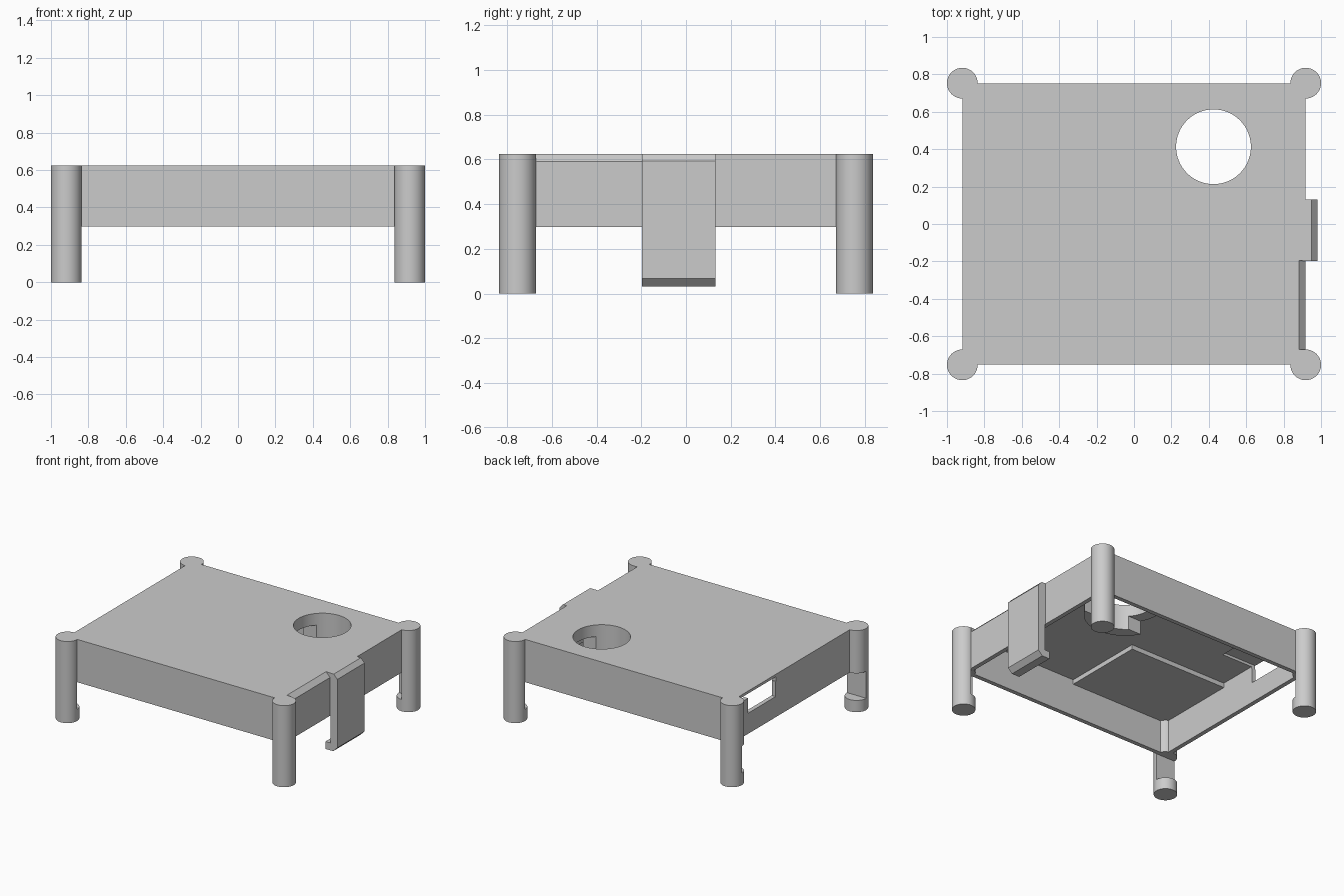
import bpy, bmesh, math
from mathutils import Matrix, Vector

if "Cube" in bpy.data.objects:
    bpy.data.objects.remove(bpy.data.objects["Cube"], do_unlink=True)

grey = bpy.data.materials.new("matte_grey")
grey.use_nodes = True
GREY = (0.6, 0.6, 0.6, 1)
grey.diffuse_color = GREY
grey.node_tree.nodes["Principled BSDF"].inputs["Base Color"].default_value = GREY


def finish(bm, name):
    bmesh.ops.recalc_face_normals(bm, faces=bm.faces)
    mesh = bpy.data.meshes.new(name)
    bm.to_mesh(mesh)
    bm.free()
    mesh.materials.append(grey)
    obj = bpy.data.objects.new(name, mesh)
    bpy.context.collection.objects.link(obj)
    return obj


def box(name, xs, ys, zs):
    bm = bmesh.new()
    size = Vector((xs[1] - xs[0], ys[1] - ys[0], zs[1] - zs[0]))
    centre = Vector((sum(xs), sum(ys), sum(zs))) / 2
    bmesh.ops.create_cube(bm, size=1,
                          matrix=Matrix.Translation(centre) @ Matrix.Diagonal(size).to_4x4())
    return finish(bm, name)


def cylinder(name, x, y, radius, z0, z1):
    bm = bmesh.new()
    bmesh.ops.create_cone(bm, cap_ends=True, segments=64, radius1=radius, radius2=radius,
                          depth=z1 - z0, matrix=Matrix.Translation((x, y, (z0 + z1) / 2)))
    return finish(bm, name)


def extrude_y(name, profile, y0, y1):
    bm = bmesh.new()
    face = bm.faces.new([bm.verts.new((x, y0, z)) for x, z in profile])
    new = bmesh.ops.extrude_face_region(bm, geom=[face])["geom"]
    bmesh.ops.translate(bm, vec=(0, y1 - y0, 0),
                        verts=[v for v in new if isinstance(v, bmesh.types.BMVert)])
    return finish(bm, name)


def activate(obj):
    bpy.ops.object.select_all(action='DESELECT')
    obj.select_set(True)
    bpy.context.view_layer.objects.active = obj


def cut(obj, cutter):
    activate(obj)
    mod = obj.modifiers.new("cut", 'BOOLEAN')
    mod.operation = 'DIFFERENCE'
    mod.solver = 'EXACT'
    mod.object = cutter
    bpy.ops.object.modifier_apply(modifier=mod.name)
    bpy.data.objects.remove(cutter, do_unlink=True)


def smooth(obj):
    activate(obj)
    bpy.ops.object.shade_smooth_by_angle(angle=math.radians(30))


TOP, RIM, CEILING = 0.625, 0.297, 0.585
HX, HY, WALL = 0.918, 0.752, 0.033
LEG_X, LEG_Y, LEG_R = 0.918, 0.753, 0.082
HOLE_X, HOLE_Y, HOLE_R = 0.425, 0.413, 0.2

# Open-bottomed cover
cover = box("cover", (-HX, HX), (-HY, HY), (RIM, TOP))
cut(cover, box("cavity", (-HX + WALL, HX - WALL), (-HY + WALL, HY - WALL), (0.1, CEILING)))

# Round opening through the top
cut(cover, cylinder("hole_cutter", HOLE_X, HOLE_Y, HOLE_R, 0.4, 0.8))

# Port window in the side wall, under a shallow pocket in the ceiling
cut(cover, box("pocket_cutter", (-1.1, -0.625), (0.22, 0.65), (0.57, 0.605)))
cut(cover, box("port_cutter", (-1.1, -0.8), (0.225, 0.56), (0.455, 0.6)))

# Chamfer beside the clip
cut(cover, extrude_y("chamfer_cutter", [(0.87, 0.638), (0.95, 0.638), (0.95, 0.558)],
                     -0.67, -0.195))
smooth(cover)

# Collar below the round opening, with a wide channel across it
collar = cylinder("hole_collar", HOLE_X, HOLE_Y, HOLE_R + 0.09, 0.43, CEILING + 0.01)
cut(collar, cylinder("collar_bore", HOLE_X, HOLE_Y, HOLE_R, 0.3, 0.8))
cut(collar, box("channel_cutter", (0.05, 0.8), (0.275, 0.55), (0.35, 0.535)))
smooth(collar)

# Thickened corner of the ceiling
box("ceiling_pad", (-HX + 0.01, -0.05), (-HY + 0.01, -0.08), (0.55, CEILING + 0.01))

# Legs, notched above the feet so a board can slide in from one side
for sx, xname in ((-1, "right"), (1, "left")):
    for sy, yname in ((-1, "front"), (1, "back")):
        leg = cylinder(f"{yname}_{xname}_leg", sx * LEG_X, sy * LEG_Y, LEG_R, 0, TOP)
        cut(leg, box("board_slot", (-1.1, LEG_X), (-LEG_Y, LEG_Y), (0.09, RIM)))
        smooth(leg)

# Snap clip with a hooked lower end
extrude_y("snap_clip", [(0.9, TOP), (0.95, TOP), (0.98, 0.592), (0.98, 0.068), (0.945, 0.033),
                        (0.88, 0.033), (0.88, 0.09), (0.92, 0.09), (0.92, RIM), (0.9, RIM)],
          -0.197, 0.132)
